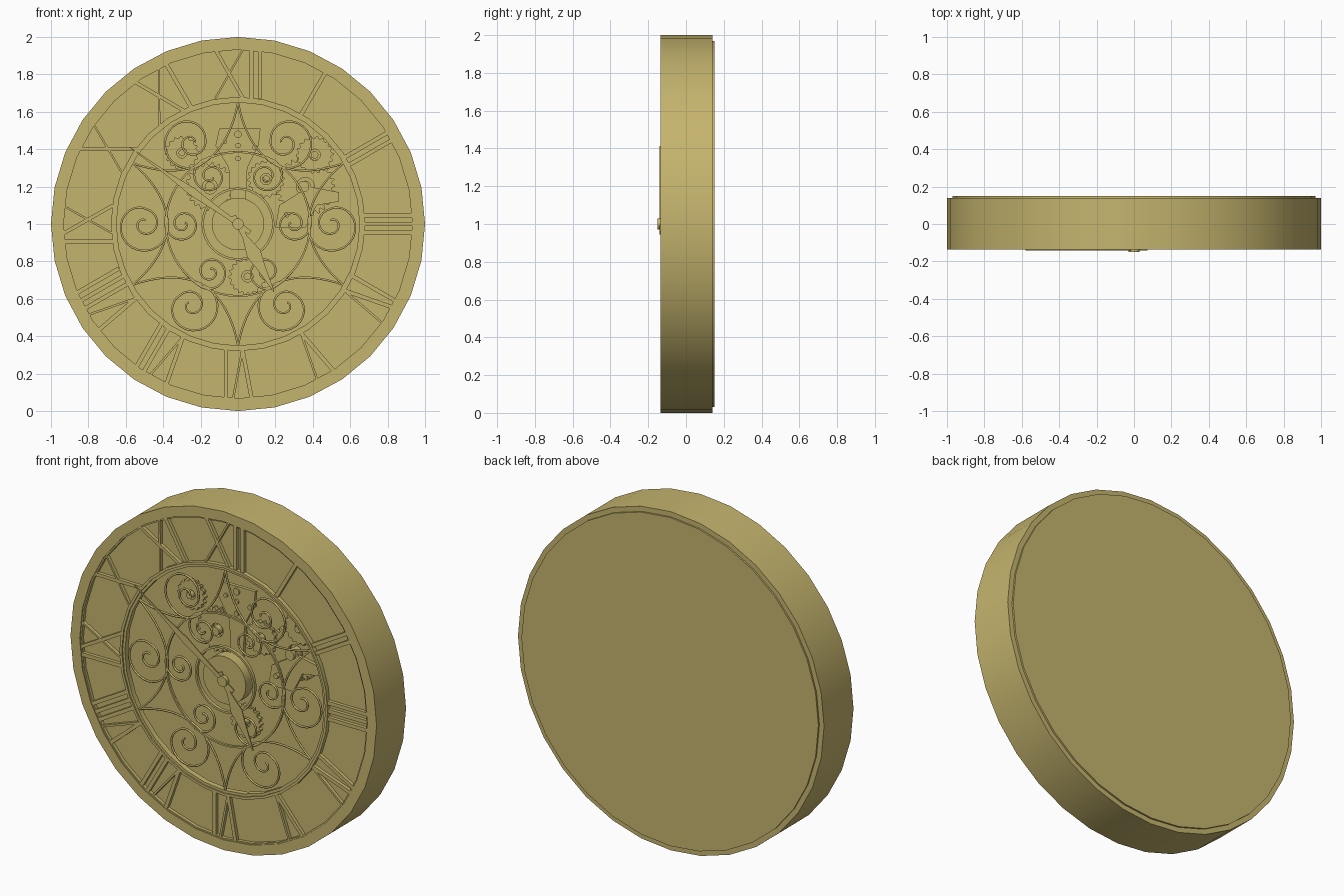
import bpy, bmesh, math
from math import sin, cos, pi, radians
from mathutils import Vector

if "Cube" in bpy.data.objects:
    bpy.data.objects.remove(bpy.data.objects["Cube"])

FRONT = -0.135
brass = bpy.data.materials.new("brass")
brass.diffuse_color = (0.56, 0.46, 0.155, 1)
brass.use_nodes = True
brass.node_tree.nodes["Principled BSDF"].inputs["Base Color"].default_value = brass.diffuse_color


def finish(name, bm):
    bmesh.ops.recalc_face_normals(bm, faces=bm.faces)
    me = bpy.data.meshes.new(name)
    bm.to_mesh(me)
    bm.free()
    ob = bpy.data.objects.new(name, me)
    bpy.context.collection.objects.link(ob)
    me.materials.append(brass)
    bpy.ops.object.select_all(action='DESELECT')
    ob.select_set(True)
    bpy.context.view_layer.objects.active = ob
    bpy.ops.object.shade_smooth_by_angle(angle=radians(35))
    return ob


def prism(bm, pts, y0, y1, hole=None):
    """Extrude a front-view outline (x, z); hole is an outline of equal length."""
    loops = [[bm.verts.new((x, y, z)) for x, z in o]
             for o in ([pts, hole] if hole else [pts]) for y in (y0, y1)]
    n = len(pts)

    def bridge(a, b):
        for i in range(n):
            j = (i + 1) % n
            bm.faces.new((a[i], a[j], b[j], b[i]))
    bridge(loops[0], loops[1])
    if hole:
        bridge(loops[2], loops[3])
        bridge(loops[0], loops[2])
        bridge(loops[1], loops[3])
    else:
        bm.faces.new(loops[0])
        bm.faces.new(loops[1])


def circle(r, n=32, cx=0, cz=1):
    return [(cx + r * cos(2 * pi * i / n), cz + r * sin(2 * pi * i / n)) for i in range(n)]


def part(name, pts, y0, y1, hole=None):
    bm = bmesh.new()
    prism(bm, pts, y0, y1, hole)
    return finish(name, bm)


def polar(r, deg):
    return (r * cos(radians(deg)), 1 + r * sin(radians(deg)))


# case, back plate, shallow dial face and its rims
part("outer_case", circle(1.0), FRONT, 0.14, circle(0.94))
part("back_plate", circle(0.97), 0.06, 0.15)
part("dial_face", circle(0.945), -0.11, -0.095, circle(0.65))
part("numeral_outer_rim", circle(0.942), FRONT + 0.006, -0.105, circle(0.932))
part("numeral_inner_rim", circle(0.68), FRONT, -0.105, circle(0.665))
part("dial_inner_rim", circle(0.667), FRONT + 0.008, -0.095, circle(0.65))
part("scroll_ring", circle(0.39, 48), -0.125, -0.111, circle(0.38, 48))
part("hub_ring", circle(0.195, 32), -0.125, -0.105, circle(0.183, 32))
part("hub_drum", circle(0.14, 24), -0.127, -0.06)
part("hub_axle", circle(0.04, 12), -0.06, 0.07)

# hour marks: plain bars between the two rims
WIDTH = {'I': 0.047, 'V': 0.13, 'X': 0.19}
marks = "I II III IV V VI VII VIII IX X XI XII".split()
bm = bmesh.new()
for h, mark in enumerate(marks, 1):
    a = radians(90 - 30 * h)
    out, side = Vector((cos(a), sin(a))), Vector((sin(a), -cos(a)))
    t = -sum(WIDTH[c] for c in mark) / 2

    def bar(t0, t1, w):
        corners = ((t0 - w, 0.67), (t0 + w, 0.67), (t1 + w, 0.935), (t1 - w, 0.935))
        prism(bm, [tuple(side * s + out * r + Vector((0, 1))) for s, r in corners],
              FRONT + 0.005, -0.108)
    for c in mark:
        w = WIDTH[c]
        m = t + w / 2
        if c == 'I':
            bar(m, m, 0.011)
        elif c == 'V':
            bar(m, m - 0.05, 0.011)
            bar(m, m + 0.05, 0.006)
        else:
            bar(m + 0.075, m - 0.075, 0.011)
            bar(m - 0.075, m + 0.075, 0.006)
        t += w
finish("hour_marks", bm)


# scrollwork wires
def wires(name, paths, y, thick):
    cu = bpy.data.curves.new(name, 'CURVE')
    cu.dimensions = '3D'
    cu.bevel_depth = thick
    cu.bevel_resolution = 1
    for p in paths:
        sp = cu.splines.new('POLY')
        sp.points.add(len(p) - 1)
        for q, (x, z) in zip(sp.points, p):
            q.co = (x, y, z, 1)
    cu.materials.append(brass)
    ob = bpy.data.objects.new(name, cu)
    bpy.context.collection.objects.link(ob)
    bpy.ops.object.select_all(action='DESELECT')
    ob.select_set(True)
    bpy.context.view_layer.objects.active = ob
    bpy.ops.object.convert(target='MESH')


def quad(p, q, r, n=10):
    return [tuple((1 - t) ** 2 * a + 2 * t * (1 - t) * b + t * t * c for a, b, c in zip(p, q, r))
            for t in (i / n for i in range(n))]


def volute(c, start, r0, r1, turns, n=44):
    return [(c[0] + (r0 + (r1 - r0) * f) * cos(start + turns * 2 * pi * f),
             c[1] + (r0 + (r1 - r0) * f) * sin(start + turns * 2 * pi * f))
            for f in (i / n for i in range(n + 1))]


outer, inner = [], []
for a in (60, 0, -60):
    ra = radians(a)
    # big loop entered from one cusp, closed by an arc from the other cusp
    c = polar(0.50, a)
    curl = volute(c, ra + pi, 0.125, 0.02, 1.8)
    for i, (x, z) in enumerate(curl[:20]):          # widen the first turn
        k = 1 + 0.35 * sin(pi * i / 19)
        curl[i] = (c[0] + (x - c[0]) * k, c[1] + (z - c[1]) * k)
    path = quad(polar(0.65, a + 30), polar(0.42, a + 24), curl[0]) + curl
    arc = quad(polar(0.65, a - 30), polar(0.42, a - 24), curl[0]) + [curl[0]]
    c2 = polar(0.295, a)
    curl2 = volute(c2, ra, 0.095, 0.015, -1.6)
    tail = quad(polar(0.385, a + 32), polar(0.40, a + 15), curl2[0], 6) + [curl2[0]]
    for s in (1, -1):
        outer += [[(s * x, z) for x, z in p] for p in (path, arc)]
        inner += [[(s * x, z) for x, z in p] for p in (tail + curl2,)]
wires("outer_scrolls", outer, -0.118, 0.006)
wires("inner_scrolls", inner, -0.118, 0.006)


# gears of the movement behind the scrollwork
def gear(name, x, z, r, teeth, y, hole=0.3):
    pts, core = [], []
    for i in range(teeth * 4):
        a = 2 * pi * i / (teeth * 4)
        rr = r if i % 4 < 2 else r * 0.88
        pts.append((x + rr * cos(a), z + rr * sin(a)))
        core.append((x + r * hole * cos(a), z + r * hole * sin(a)))
    part(name, pts, y, y + 0.025, core)
    part(name + "_axle", circle(r * 0.2, 12, x, z), y - 0.02, 0.08)


for i, g in enumerate([(-0.3, 1.38, 0.09, 16, -0.01), (-0.15, 1.2, 0.13, 22, 0.02),
                       (0.15, 1.24, 0.10, 18, 0.0), (0.41, 1.37, 0.10, 18, -0.01),
                       (0.36, 1.2, 0.16, 28, 0.02), (0.05, 0.72, 0.10, 18, 0.0)], 1):
    gear("gear_%d" % i, *g)

# movement bridge, bracket and screw heads
part("movement_bridge", [(-0.1, 1.51), (0.12, 1.51), (0.11, 1.42), (0.05, 1.3),
                         (0.04, 1.1), (-0.04, 1.1), (-0.05, 1.3), (-0.12, 1.42)], -0.01, 0.01)
part("side_bracket", [(0.2, 0.98), (0.36, 0.98), (0.42, 1.1), (0.54, 1.12),
                      (0.54, 1.17), (0.38, 1.2), (0.22, 1.1)], 0.0, 0.02)
bm = bmesh.new()
for x, z, r in [(0, 1.48, 0.02), (0, 1.42, 0.014), (0.09, 1.41, 0.014), (0, 1.35, 0.014),
                (-0.07, 1.44, 0.012), (0.26, 1.05, 0.015), (0.35, 1.2, 0.03)]:
    prism(bm, circle(r, 12, x, z), -0.02, 0.03)
finish("screw_heads", bm)


# hands: (distance along, half width) outlines aimed at an angle
def hand(name, deg, profile, y):
    d = Vector((cos(radians(deg)), sin(radians(deg))))
    n = Vector((-d.y, d.x))
    line = [(u, w) for u, w in profile] + [(u, -w) for u, w in reversed(profile)]
    part(name, [tuple(d * u + n * w + Vector((0, 1))) for u, w in line], y, y + 0.006)


hand("minute_hand", 144.7, [(-0.08, 0.012), (0.1, 0.012), (0.3, 0.022), (0.48, 0.008), (0.71, 0.002)], -0.141)
hand("hour_hand", -62, [(-0.05, 0.012), (0.08, 0.014), (0.18, 0.04), (0.26, 0.024), (0.41, 0.002)], -0.136)
part("hand_cap", circle(0.03, 16), -0.15, -0.12)
